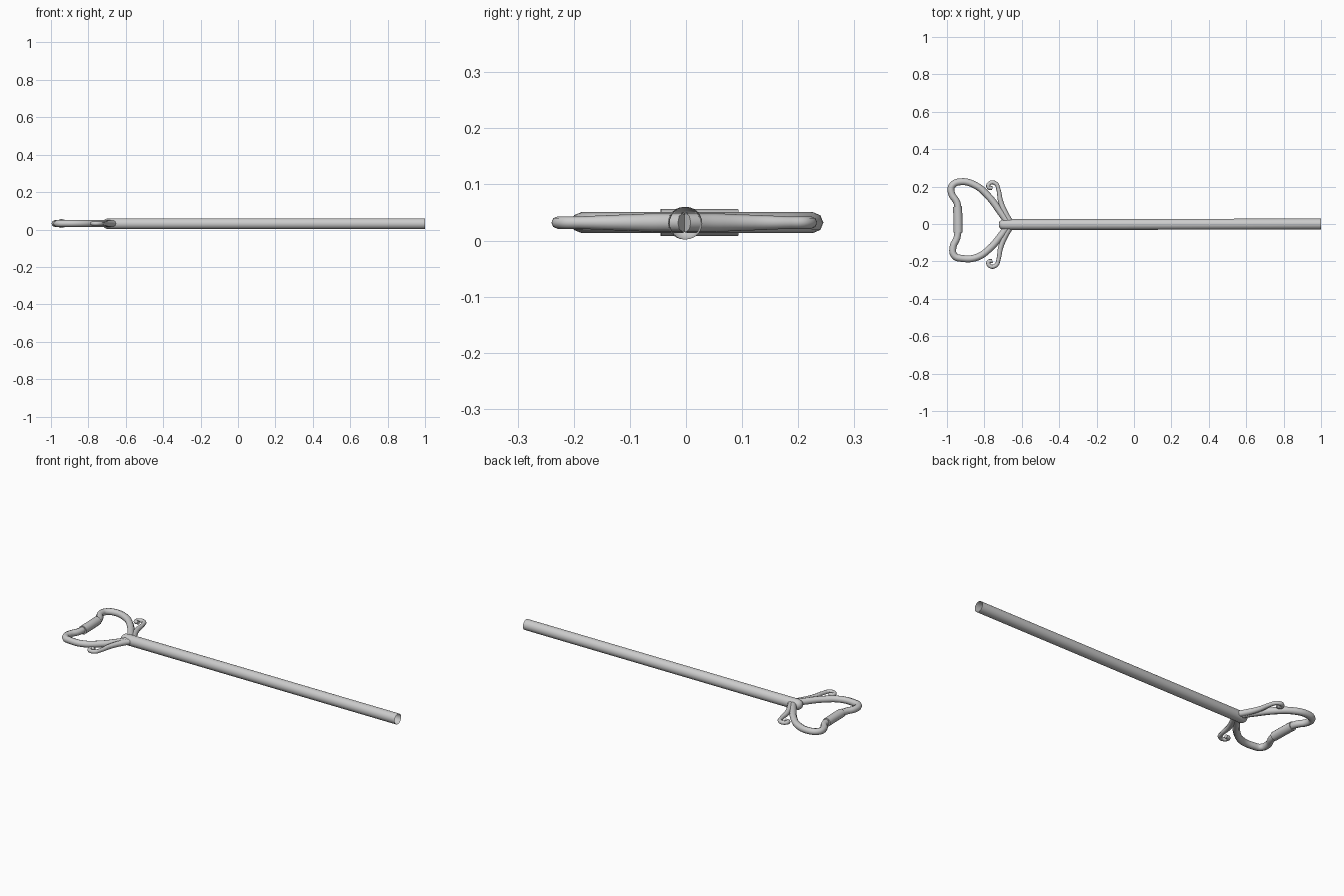
import bpy, bmesh, math

if "Cube" in bpy.data.objects:
    bpy.data.objects.remove(bpy.data.objects["Cube"])

Z = 0.032


def finish(name, mesh):
    obj = bpy.data.objects.new(name, mesh)
    bpy.context.collection.objects.link(obj)
    for p in mesh.polygons:
        p.use_smooth = True
    return obj


def rod(name, pts, radius, sides=2):
    """Round bar along (x, y, taper) points, converted to a mesh."""
    cu = bpy.data.curves.new(name, 'CURVE')
    cu.dimensions = '3D'
    cu.bevel_depth = radius
    cu.bevel_resolution = sides
    cu.resolution_u = 6
    cu.use_fill_caps = True
    sp = cu.splines.new('BEZIER')
    sp.bezier_points.add(len(pts) - 1)
    for bp, (x, y, r) in zip(sp.bezier_points, pts):
        bp.co = (x, y, Z)
        bp.radius = r
        bp.handle_left_type = bp.handle_right_type = 'AUTO'
    tmp = bpy.data.objects.new(name + "_path", cu)
    bpy.context.collection.objects.link(tmp)
    bpy.context.view_layer.update()
    mesh = bpy.data.meshes.new_from_object(
        tmp.evaluated_get(bpy.context.evaluated_depsgraph_get()))
    bpy.data.objects.remove(tmp)
    return finish(name, mesh)


# Long hollow shaft, open at +x, rounded at the handle end
bm = bmesh.new()
n = 24
profile = [(1.0, 0.029), (-0.69, 0.029), (-0.707, 0.026), (-0.718, 0.018), (-0.723, 0.008)]
rings = []
for x, r in profile:
    yc = -0.002 * (1 - x)
    rings.append([bm.verts.new((x, yc + r * math.cos(2 * math.pi * i / n),
                                0.031 + r * math.sin(2 * math.pi * i / n)))
                  for i in range(n)])
for a, b in zip(rings, rings[1:]):
    for i in range(n):
        bm.faces.new((a[i], a[(i + 1) % n], b[(i + 1) % n], b[i]))
bm.faces.new(rings[-1])
bmesh.ops.recalc_face_normals(bm, faces=bm.faces)
me = bpy.data.meshes.new("shaft")
bm.to_mesh(me)
bm.free()
finish("shaft", me)

# Bent handle loop, both ends running into the shaft
loop = [(-0.67, 0.0), (-0.715, 0.065), (-0.78, 0.15), (-0.845, 0.205), (-0.925, 0.226),
        (-0.972, 0.205), (-0.976, 0.165), (-0.947, 0.115), (-0.941, 0.085), (-0.941, -0.035),
        (-0.947, -0.075), (-0.968, -0.125), (-0.96, -0.17), (-0.92, -0.184),
        (-0.84, -0.178), (-0.77, -0.13), (-0.71, -0.06), (-0.67, -0.005)]
rod("handle_loop", [(x, y, 1) for x, y in loop], 0.0185)

# Thicker grip on the straight side of the loop
rod("grip", [(-0.944, 0.093, 1), (-0.941, 0.025, 1), (-0.94, -0.045, 1)], 0.024, 4)

# Curled hooks on either side
hook = [(-0.655, 0.0, 1.5), (-0.685, 0.05, 1.5), (-0.713, 0.12, 1.25), (-0.725, 0.185, 1),
        (-0.738, 0.215, 1), (-0.768, 0.22, 1), (-0.778, 0.197, 1), (-0.757, 0.192, 0.9)]
for side, s in (("upper", 1), ("lower", -1)):
    rod("hook_" + side, [(x, s * y - (0.006 if s < 0 else 0), r) for x, y, r in hook], 0.011)
